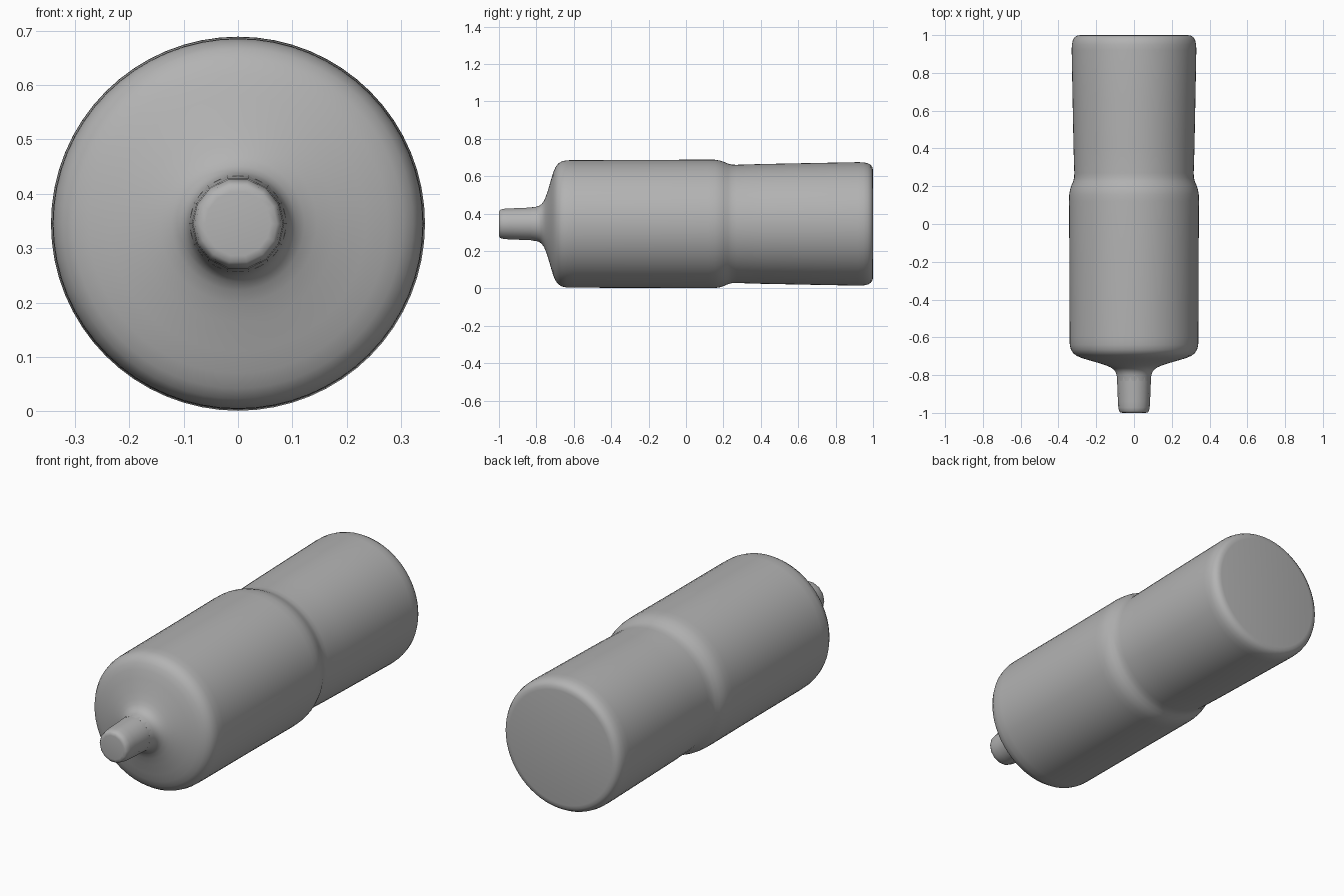
import bpy
import bmesh
import math

cube = bpy.data.objects.get("Cube")
if cube:
    bpy.data.objects.remove(cube, do_unlink=True)

AXIS_Z = 0.345

# Single grey finish
grey = bpy.data.materials.new("plain grey")
grey.use_nodes = True
colour = (0.45, 0.45, 0.45, 1.0)
grey.diffuse_color = colour
grey.node_tree.nodes["Principled BSDF"].inputs["Base Color"].default_value = colour


def lathe(name, profile, sides, sharp_angle):
    """Revolve (y, radius) points about the long axis and cap both ends."""
    bm = bmesh.new()
    rings = []
    for y, r in profile:
        ring = []
        for i in range(sides):
            a = 2 * math.pi * i / sides
            ring.append(bm.verts.new((r * math.cos(a), y, AXIS_Z + r * math.sin(a))))
        rings.append(ring)
    for a, b in zip(rings, rings[1:]):
        for i in range(sides):
            j = (i + 1) % sides
            bm.faces.new((a[i], a[j], b[j], b[i]))
    bm.faces.new(rings[0])
    bm.faces.new(rings[-1])
    bmesh.ops.recalc_face_normals(bm, faces=bm.faces[:])
    mesh = bpy.data.meshes.new(name)
    bm.to_mesh(mesh)
    bm.free()
    mesh.materials.append(grey)
    obj = bpy.data.objects.new(name, mesh)
    bpy.context.collection.objects.link(obj)
    bpy.ops.object.select_all(action="DESELECT")
    obj.select_set(True)
    bpy.context.view_layer.objects.active = obj
    bpy.ops.object.shade_smooth_by_angle(angle=math.radians(sharp_angle))
    return obj


# Canister: front shoulder, wide barrel, step, slightly flared rear barrel
lathe("canister_body", [
    (-0.83, 0.088), (-0.80, 0.092), (-0.785, 0.097), (-0.772, 0.106),
    (-0.76, 0.122), (-0.75, 0.145), (-0.738, 0.18), (-0.722, 0.235),
    (-0.71, 0.275), (-0.698, 0.303), (-0.684, 0.322), (-0.665, 0.334),
    (-0.64, 0.340), (-0.60, 0.341), (-0.20, 0.342), (0.12, 0.344),
    (0.155, 0.343), (0.18, 0.339), (0.205, 0.331), (0.225, 0.322),
    (0.245, 0.317), (0.27, 0.316), (0.40, 0.320), (0.65, 0.325),
    (0.92, 0.330), (0.95, 0.329), (0.972, 0.324), (0.988, 0.315),
    (0.997, 0.302), (1.0, 0.285),
], 64, 50)

# Faceted nozzle with a rounded tip
lathe("nozzle", [
    (-0.79, 0.092), (-0.83, 0.0895), (-0.94, 0.085), (-0.972, 0.083),
    (-0.99, 0.079), (-0.998, 0.072), (-1.0, 0.06),
], 14, 50)
